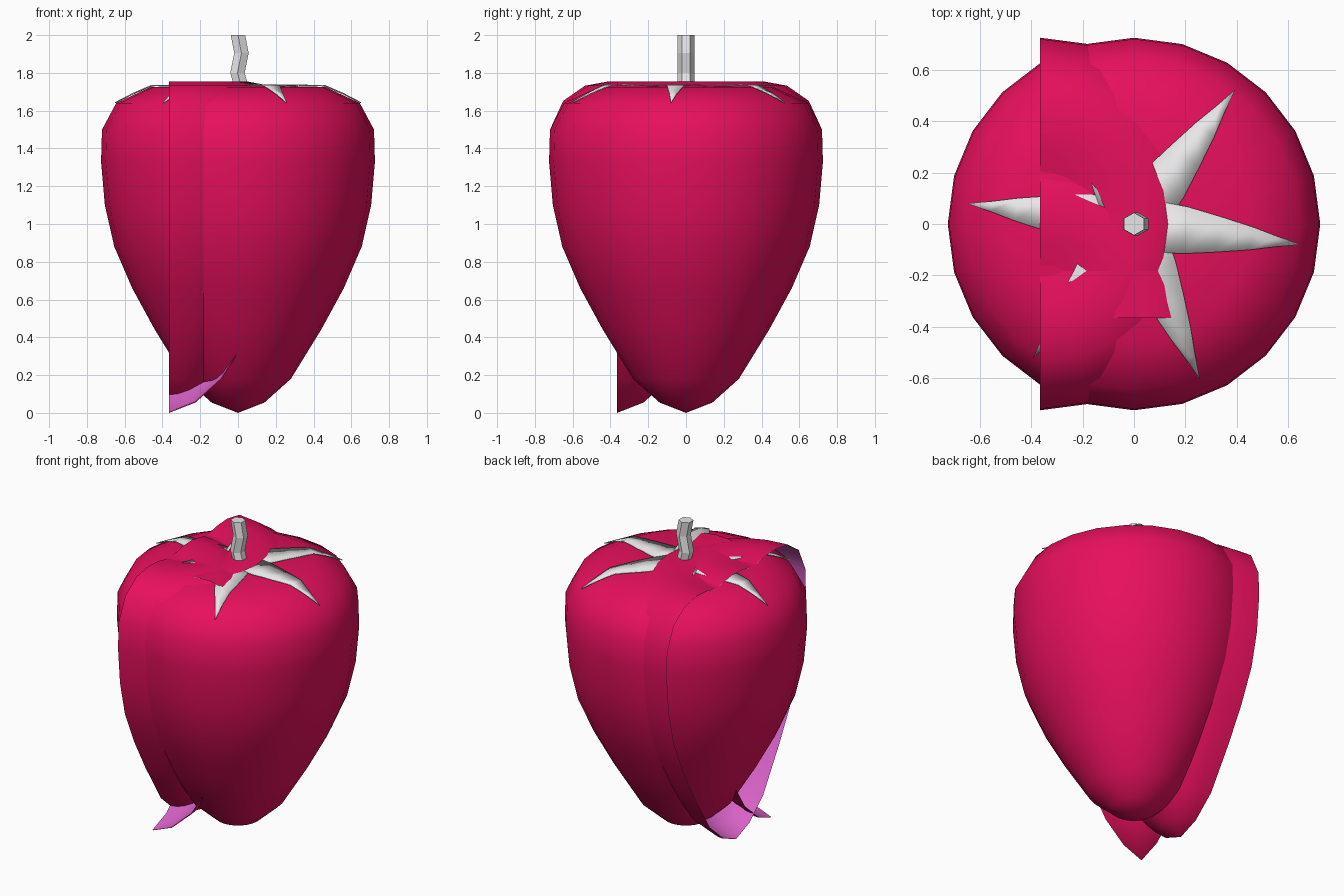
import bpy, bmesh, math
from mathutils import Vector

cube = bpy.data.objects.get("Cube")
if cube:
    bpy.data.objects.remove(cube, do_unlink=True)


def material(name, rgb):
    m = bpy.data.materials.new(name)
    m.use_nodes = True
    m.diffuse_color = (*rgb, 1)
    m.node_tree.nodes["Principled BSDF"].inputs["Base Color"].default_value = (*rgb, 1)
    return m


RED = material("berry red", (0.8, 0.005, 0.107))
PURPLE = material("inner purple", (0.68, 0.12, 0.56))
GREY = material("pale grey", (0.8, 0.8, 0.8))


def add_object(name, verts, faces, mats, smooth=60):
    mesh = bpy.data.meshes.new(name)
    mesh.from_pydata(verts, [], faces)
    bm = bmesh.new()
    bm.from_mesh(mesh)
    bmesh.ops.remove_doubles(bm, verts=bm.verts, dist=0.0005)
    bm.to_mesh(mesh)
    bm.free()
    for m in mats:
        mesh.materials.append(m)
    ob = bpy.data.objects.new(name, mesh)
    bpy.context.collection.objects.link(ob)
    bpy.ops.object.select_all(action='DESELECT')
    ob.select_set(True)
    bpy.context.view_layer.objects.active = ob
    if smooth:
        bpy.ops.object.shade_smooth_by_angle(angle=math.radians(smooth))
    return ob


def lathe(name, profile, start, steps, center, mats):
    """Turn a bottom-to-top (radius, z) profile through steps of 15 degrees."""
    verts, faces = [], []
    n = len(profile)
    for s in range(steps + 1):
        a = math.radians(start + 15 * s)
        verts += [(center[0] + r * math.cos(a), center[1] + r * math.sin(a), z)
                  for r, z in profile]
    for s in range(steps):
        for i in range(n - 1):
            k = s * n + i
            faces.append((k, k + n, k + n + 1, k + 1))
    return add_object(name, verts, faces, mats)


# Berry body: full turn with a flat top; the slices have a dimpled top
side = [(0, 0), (0.14, 0.055), (0.28, 0.18), (0.44, 0.44), (0.56, 0.66),
        (0.655, 0.88), (0.705, 1.10), (0.725, 1.33), (0.72, 1.50)]
flat_top = [(0.645, 1.64), (0.46, 1.726), (0.2, 1.73), (0, 1.73)]
dimpled_top = [(0.65, 1.652), (0.535, 1.732), (0.41, 1.755), (0.3, 1.748),
               (0.19, 1.724), (0, 1.69)]
lathe("berry_body", side + flat_top, 0, 24, (0, 0), [RED])

# Open slices, shifted by half a radius, with a purple inside
SHIFT = 0.365
for name, steps, start, y in (("half_slice", 12, -90, 0),
                              ("quarter_slice", 6, 0, -SHIFT)):
    ob = lathe(name, side + dimpled_top, start, steps, (-SHIFT, y), [RED, PURPLE])
    mod = ob.modifiers.new("inside", 'SOLIDIFY')
    mod.thickness = 0.004
    mod.offset = -1
    mod.use_rim = False
    mod.material_offset = 1

# Six pointed leaves lying on the top of the body
leaf_path = [(0.06, 0.1, 1.736), (0.2, 0.092, 1.736), (0.33, 0.07, 1.735),
             (0.46, 0.045, 1.732), (0.56, 0.02, 1.69), (0.655, 0.0, 1.642)]
for k in range(6):
    a = math.radians(-7 + 60 * k)
    out, across = Vector((math.cos(a), math.sin(a), 0)), Vector((-math.sin(a), math.cos(a), 0))
    verts = []
    for r, w, z in leaf_path:
        verts += [out * r + across * s * w + Vector((0, 0, z)) for s in (-1, 1)]
    faces = [(2 * i, 2 * i + 2, 2 * i + 3, 2 * i + 1) for i in range(len(leaf_path) - 1)]
    leaf = add_object(f"leaf_{k + 1}", verts, faces, [GREY])
    mod = leaf.modifiers.new("thickness", 'SOLIDIFY')
    mod.thickness = 0.006
    mod.offset = 0

# Kinked six-sided stem
stem_path = [(0.018, 1.68), (0.01, 1.755), (-0.003, 1.80), (0.018, 1.905), (0, 2.0)]
verts, faces = [], []
for x, z in stem_path:
    for k in range(6):
        a = math.radians(30 + 60 * k)
        verts.append((x + 0.044 * math.cos(a), 0.044 * math.sin(a), z))
for i in range(len(stem_path) - 1):
    for k in range(6):
        j = (k + 1) % 6
        faces.append((6 * i + k, 6 * i + j, 6 * i + 6 + j, 6 * i + 6 + k))
top = 6 * (len(stem_path) - 1)
faces += [tuple(range(top, top + 6)), tuple(reversed(range(6)))]
add_object("stem", verts, faces, [GREY], smooth=0)
